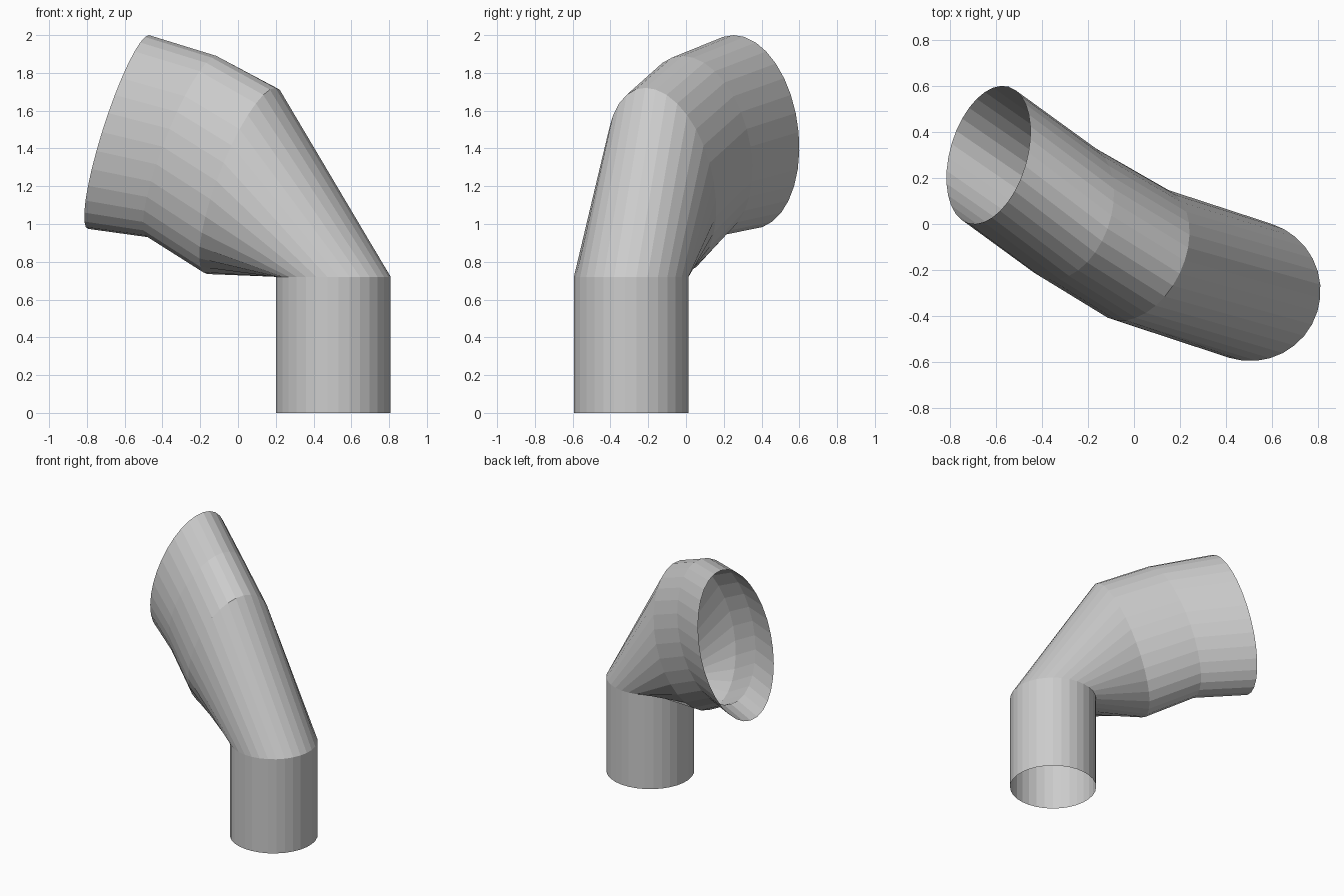
import bpy, bmesh, math
from mathutils import Vector

if "Cube" in bpy.data.objects:
    bpy.data.objects.remove(bpy.data.objects["Cube"])

SEGMENTS = 32

grey = bpy.data.materials.new("plain grey")
grey.diffuse_color = (0.6, 0.6, 0.6, 1)
grey.use_nodes = True
grey.node_tree.nodes["Principled BSDF"].inputs["Base Color"].default_value = grey.diffuse_color

# Each ring: centre, sideways half-axis, outer-bend half-axis
side, outer = (0.091, 0.291, 0), (0.291, -0.091, 0)
rings = [
    ((0.505, -0.29, 0.0), side, outer),
    ((0.505, -0.29, 0.72), side, outer),
    ((0.018, -0.13, 1.228), (0.132, 0.277, 0), (0.18, -0.085, 0.493)),
    ((-0.295, 0.055, 1.41), (0.105, 0.287, 0), (0.18, -0.075, 0.48)),
    ((-0.632, 0.30, 1.487), (0.088, 0.296, 0), (0.16, -0.048, 0.513)),
]

# Open bent pipe, lofted through the rings
bm = bmesh.new()
loops = []
for centre, u, v in rings:
    c, u, v = Vector(centre), Vector(u), Vector(v)
    angles = [2 * math.pi * i / SEGMENTS for i in range(SEGMENTS)]
    loops.append([bm.verts.new(c + u * math.cos(a) + v * math.sin(a)) for a in angles])
for low, high in zip(loops, loops[1:]):
    for i in range(SEGMENTS):
        j = (i + 1) % SEGMENTS
        bm.faces.new((low[j], low[i], high[i], high[j]))
# Normals face away from the pipe's centre line
bm.normal_update()
first = bm.faces[:][0] if not hasattr(bm.faces, "ensure_lookup_table") else None
bm.faces.ensure_lookup_table()
first = bm.faces[0]
if first.normal.dot(first.calc_center_median() - Vector((0.505, -0.29, 0.36))) < 0:
    bmesh.ops.reverse_faces(bm, faces=bm.faces[:])

mesh = bpy.data.meshes.new("bent_pipe")
bm.to_mesh(mesh)
bm.free()
mesh.materials.append(grey)
pipe = bpy.data.objects.new("bent_pipe", mesh)
bpy.context.collection.objects.link(pipe)
